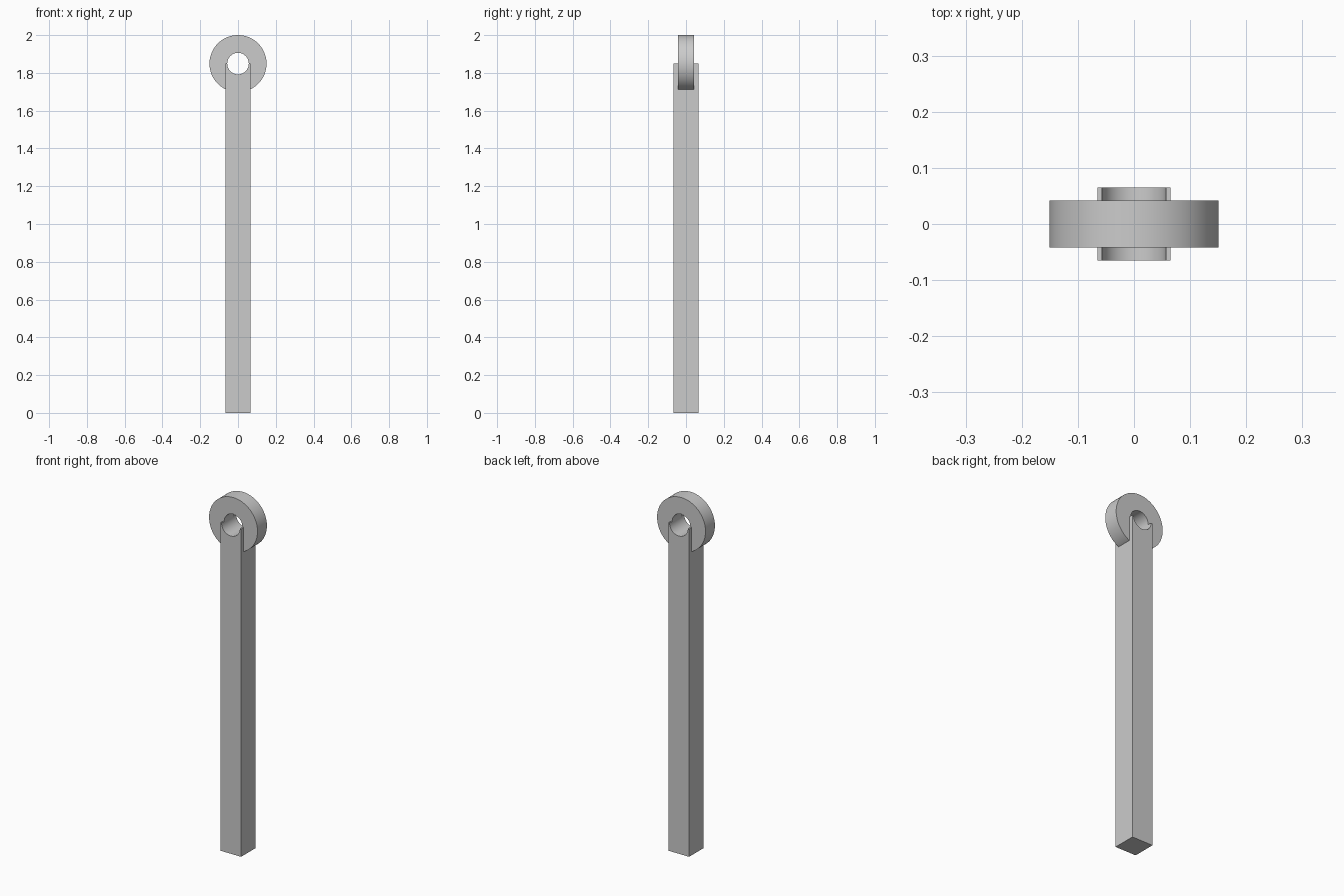
import bpy
import math

default = bpy.data.objects.get("Cube")
if default:
    bpy.data.objects.remove(default, do_unlink=True)

BAR_HALF = 0.065
RING_R = 0.151
RING_HALF = 0.042
HOLE_R = 0.057
EYE_Z = 2 - RING_R

grey = bpy.data.materials.new("plain grey")
grey.use_nodes = True
colour = (0.6, 0.6, 0.6, 1)
grey.diffuse_color = colour
grey.node_tree.nodes["Principled BSDF"].inputs["Base Color"].default_value = colour


def cylinder(name, radius, depth):
    """Cylinder at the eye, with its axis running front to back."""
    bpy.ops.mesh.primitive_cylinder_add(
        vertices=96, radius=radius, depth=depth,
        location=(0, 0, EYE_Z), rotation=(math.pi / 2, 0, 0))
    obj = bpy.context.object
    obj.name = name
    obj.data.materials.append(grey)
    return obj


def boolean(target, other, operation):
    mod = target.modifiers.new(operation.title(), "BOOLEAN")
    mod.operation = operation
    mod.solver = "EXACT"
    mod.object = other
    bpy.context.view_layer.objects.active = target
    bpy.ops.object.modifier_apply(modifier=mod.name)
    bpy.data.objects.remove(other, do_unlink=True)


# Square bar reaching up to the middle of the eye
bpy.ops.mesh.primitive_cube_add(size=1, location=(0, 0, EYE_Z / 2))
bar = bpy.context.object
bar.name = "eye_bar"
bar.scale = (2 * BAR_HALF, 2 * BAR_HALF, EYE_Z)
bpy.ops.object.transform_apply(location=True, rotation=True, scale=True)
bar.data.materials.append(grey)

# Round eye joined to the bar, then bored through
boolean(bar, cylinder("eye_ring", RING_R, 2 * RING_HALF), "UNION")
boolean(bar, cylinder("eye_hole", HOLE_R, 1), "DIFFERENCE")

bpy.ops.object.select_all(action="DESELECT")
bar.select_set(True)
bpy.context.view_layer.objects.active = bar
bpy.ops.object.shade_smooth_by_angle(angle=math.radians(30))
